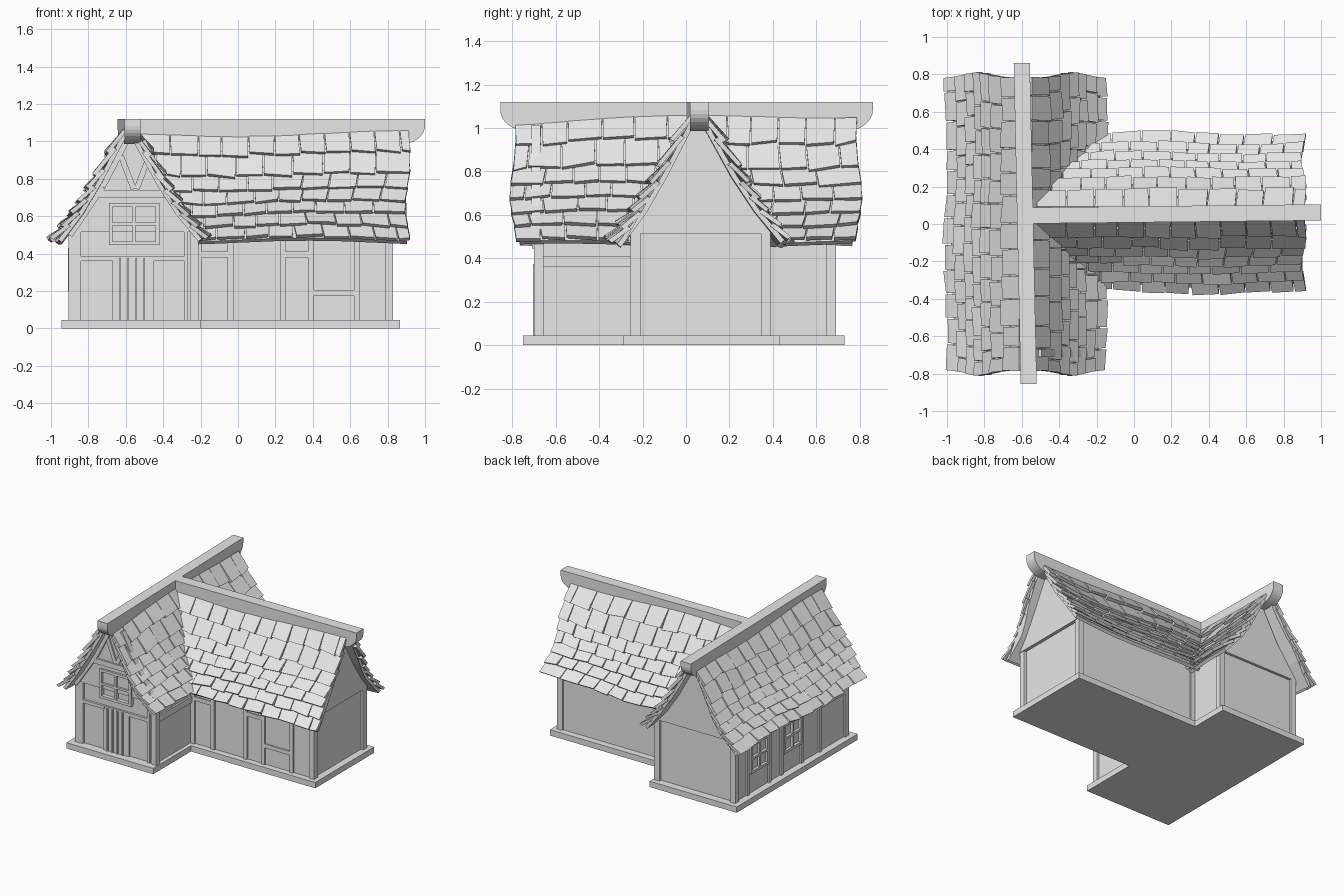
import bpy, bmesh, math, random
from mathutils import Vector

random.seed(7)
old = bpy.data.objects.get("Cube")
if old:
    bpy.data.objects.remove(old)

grey = bpy.data.materials.new("plain grey")
grey.use_nodes = True
COLOUR = (0.8, 0.8, 0.8, 1)
grey.diffuse_color = COLOUR
grey.node_tree.nodes["Principled BSDF"].inputs["Base Color"].default_value = COLOUR


def finish(name, bm):
    bmesh.ops.recalc_face_normals(bm, faces=bm.faces)
    mesh = bpy.data.meshes.new(name)
    bm.to_mesh(mesh)
    bm.free()
    mesh.materials.append(grey)
    ob = bpy.data.objects.new(name, mesh)
    bpy.context.collection.objects.link(ob)
    return ob


def loft(bm, ring_a, ring_b):
    """Solid between two matching outlines."""
    a = [bm.verts.new(p) for p in ring_a]
    b = [bm.verts.new(p) for p in ring_b]
    bm.faces.new(a)
    bm.faces.new(b[::-1])
    for i in range(len(a)):
        j = (i + 1) % len(a)
        bm.faces.new((a[i], b[i], b[j], a[j]))


def prism(name, outline, axis, start, end):
    """Extrude an outline of (across, z) points along x or y."""
    def at(v):
        return [(v, p, z) if axis == "x" else (p, v, z) for p, z in outline]
    bm = bmesh.new()
    loft(bm, at(start), at(end))
    return finish(name, bm)


def box(name, x0, x1, y0, y1, z0, z1):
    return prism(name, [(x0, z0), (x1, z0), (x1, z1), (x0, z1)], "y", y0, y1)


def bar(name, axis, start, end, p, q, width):
    """Straight timber between two (across, z) points, lying on a wall."""
    p, q = Vector(p), Vector(q)
    n = (q - p).normalized().orthogonal() * width / 2
    return prism(name, [p - n, q - n, q + n, p + n], axis, start, end)


# Foundation: L-joined plinth
GROUND = 0.045
prism_pts = [(-0.945, -0.75), (-0.2, -0.75), (-0.2, -0.29), (0.865, -0.29),
             (0.865, 0.43), (-0.2, 0.43), (-0.2, 0.73), (-0.945, 0.73)]
bm = bmesh.new()
loft(bm, [(x, y, 0) for x, y in prism_pts], [(x, y, GROUND) for x, y in prism_pts])
finish("foundation", bm)

# Walls with gables
EAVE = 0.52


def gable(c, half, low):
    side = [(half, low), (half, EAVE), (0.17, 0.76), (0.04, 1.0)]
    return [(c + d, z) for d, z in side] + [(c - d, z) for d, z in side[::-1]]


AC, BC = -0.56, 0.068
prism("long_wing_walls", gable(AC, 0.33, 0.03), "y", -0.68, 0.67)
prism("side_wing_walls", gable(BC, 0.31, 0.03), "x", -0.55, 0.81)
for name, c, half, axis, v0, v1 in (("front_gable", AC, 0.34, "y", -0.695, -0.67),
                                    ("back_gable", AC, 0.34, "y", 0.66, 0.69),
                                    ("side_gable", BC, 0.32, "x", 0.8, 0.835)):
    prism(name, gable(c, half, EAVE - 0.005), axis, v0, v1)

# Corner posts
P = 0.045
for x in (-0.905, -0.255):
    for y in (-0.7, 0.645):
        box("corner_post", x, x + P, y, y + P, GROUND, EAVE)
for y in (-0.255, 0.345):
    box("corner_post", 0.785, 0.785 + P, y, y + P, GROUND, EAVE)
    box("inner_post", -0.24, -0.195, y, y + P, GROUND, EAVE)

# Front gable timbers
F0, F1 = -0.697, -0.67
for x in (-0.86, -0.29):
    box("gable_stud", x, x + 0.02, F0, F1, GROUND, EAVE)
for x0, x1 in ((-0.86, -0.66), (-0.45, -0.27)):
    box("gable_rail", x0, x1, F0, F1, 0.36, 0.385)
box("gable_tie_beam", -0.74, -0.38, F0 - 0.012, F1, 0.7, 0.74)
for s in (-1, 1):
    bar("gable_brace", "y", F0 - 0.01, F1, (AC + 0.01 + s * 0.008, 0.745),
        (AC + 0.01 + s * 0.075, 0.92), 0.03)
    bar("gable_rafter", "y", F0 - 0.015, F1, (AC + s * 0.345, 0.5), (AC + s * 0.17, 0.76), 0.045)
    bar("gable_rafter", "y", F0 - 0.015, F1, (AC + s * 0.17, 0.76), (AC + s * 0.045, 1.0), 0.045)

# Door with upright slats
box("door", -0.67, -0.45, F0 + 0.004, F1, GROUND, 0.385)
for i in range(4):
    x = -0.63 + i * 0.043
    box("door_slat", x - 0.005, x + 0.005, F0 - 0.008, F1, GROUND, 0.375)


def window(name, axis, out, sign, a0, a1, z0, z1):
    """Frame and crossed bars standing off a wall face."""
    t, m = 0.02, 0.008
    ca, cz = (a0 + a1) / 2, (z0 + z1) / 2
    parts = [(a0, a1, z0, z0 + t), (a0, a1, z1 - t, z1), (a0, a0 + t, z0, z1),
             (a1 - t, a1, z0, z1), (ca - m, ca + m, z0, z1), (a0, a1, cz - m, cz + m)]
    for p0, p1, q0, q1 in parts:
        prism(name, [(p0, q0), (p1, q0), (p1, q1), (p0, q1)], axis, out, out - sign * 0.04)


window("gable_window", "y", -0.71, -1, -0.69, -0.42, 0.445, 0.67)

# Studs, rails and windows of the right long wall
W0, W1 = -0.903, -0.88
for y in (0.52, 0.26, 0.11, -0.14, -0.36):
    box("right_wall_stud", W0, W1, y - 0.015, y + 0.015, GROUND, EAVE)
window("right_wall_window", "x", -0.91, -1, 0.28, 0.5, 0.2, 0.43)
window("right_wall_window", "x", -0.91, -1, -0.125, 0.095, 0.2, 0.43)
box("right_wall_rail", W0, W1, -0.66, -0.36, 0.38, 0.42)

# Studs and rails of the side wing front wall
for x in (-0.04, 0.24, 0.39, 0.635):
    box("front_wall_stud", x - 0.015, x + 0.015, -0.256, -0.235, GROUND, EAVE)
for x0, x1, z in ((-0.2, -0.04, 0.38), (0.24, 0.39, 0.38), (0.39, 0.635, 0.175)):
    box("front_wall_rail", x0, x1, -0.252, -0.235, z, z + 0.03)
box("inner_wall_rail", -0.235, -0.217, -0.67, -0.25, 0.36, 0.41)

# Ridge beams with rounded lower ends
TOP, LOW, R = 1.12, 0.985, 0.13


def ridge(name, axis, a, b, round_a, c0, c1, half):
    """Profile runs along the ridge; the width follows a slight skew c0 to c1."""
    arc = [(R * math.cos(t), R * math.sin(t) * 0.75)
           for t in [i * math.pi / 16 for i in range(9)]]
    right = [(b, TOP)] + [(b - R + u, LOW + R * 0.75 - v) for u, v in arc]
    left = [(a + R - u, LOW + R * 0.75 - v) for u, v in arc[::-1]] if round_a else [(a, LOW)]
    pts = right + left + [(a, TOP)]

    def ring(off):
        out = []
        for u, z in pts:
            c = c0 + (c1 - c0) * (u - a) / (b - a) + off
            out.append((u, c, z) if axis == "x" else (c, u, z))
        return out
    bm = bmesh.new()
    loft(bm, ring(-half), ring(half))
    finish(name, bm)


ridge("long_ridge_beam", "y", -0.855, 0.86, True, -0.563, -0.6, 0.043)
ridge("side_ridge_beam", "x", -0.58, 1.0, False, 0.045, 0.062, 0.043)

# Roof slopes: a deck with rows of uneven shingles
PROFILE = [Vector(p) for p in ((0.02, 1.055), (0.165, 0.785), (0.265, 0.625), (0.385, 0.475))]
ROWS, WIDTH = 7, 0.14


def slope_point(axis, c, side, u, s, h):
    """Point on a slope: u along the ridge, s down the slope, h off the surface."""
    k = min(int(s * 3), 2)
    p, q = PROFILE[k], PROFILE[k + 1]
    n = Vector((p.y - q.y, q.x - p.x)).normalized()
    d = p.lerp(q, s * 3 - k) + n * h
    wave = math.sin(u * 6 + side + c * 5)
    d.x += 0.012 * wave * s
    d.y += 0.011 * math.sin(u * 4.3 + 2 * side + s * 2) - 0.006
    u += 0.015 * math.sin(s * 7 + c * 4) * (1 if u > 0.3 else -1 if u < -0.6 else 0)
    a = c + side * d.x
    return (u, a, d.y) if axis == "x" else (a, u, d.y)


def slope(name, axis, c, side, a, b):
    def pt(u, s, h):
        return slope_point(axis, c, side, u, s, h)

    # Deck under the shingles
    bm = bmesh.new()
    steps = 8
    cuts = [i / 6 for i in range(7)]
    section = [(s, 0.006) for s in cuts] + [(s, -0.018) for s in cuts[::-1]]
    rings = [[bm.verts.new(pt(a + 0.02 + (b - a - 0.04) * i / steps, s, h)) for s, h in section]
             for i in range(steps + 1)]
    for r0, r1 in zip(rings, rings[1:]):
        for i in range(len(section)):
            j = (i + 1) % len(section)
            bm.faces.new((r0[i], r1[i], r1[j], r0[j]))
    bm.faces.new(rings[0])
    bm.faces.new(rings[-1][::-1])
    finish(name + "_deck", bm)

    # Shingles, staggered row by row
    bm = bmesh.new()
    jit = random.uniform
    for r in range(ROWS):
        s0, s1 = max(0, (r - 0.15) / ROWS), (r + 1.12) / ROWS
        u = a
        width = WIDTH * (0.55 if r % 2 else 1)
        while u < b - 0.03:
            e = min(u + width * jit(0.85, 1.15), b)
            if b - e < 0.05:
                e = b
            tilt = jit(0.024, 0.036)
            sl, sr = s1 + jit(-0.014, 0.014), s1 + jit(-0.014, 0.014)

            def ring(lift):
                return [pt(u + 0.002, s0, lift), pt(e - 0.002, s0, lift),
                        pt(e - 0.004, sr, lift + tilt + jit(-0.003, 0.003)),
                        pt(u + 0.004, sl, lift + tilt + jit(-0.003, 0.003))]
            loft(bm, ring(-0.006), ring(0.016))
            u, width = e, WIDTH
    finish(name + "_shingles", bm)


for side, word in ((-1, "right"), (1, "left")):
    slope("long_roof_" + word, "y", -0.58, side, -0.8, 0.8)
for side, word in ((-1, "front"), (1, "back")):
    slope("side_roof_" + word, "x", 0.06, side, -0.52, 0.91)
